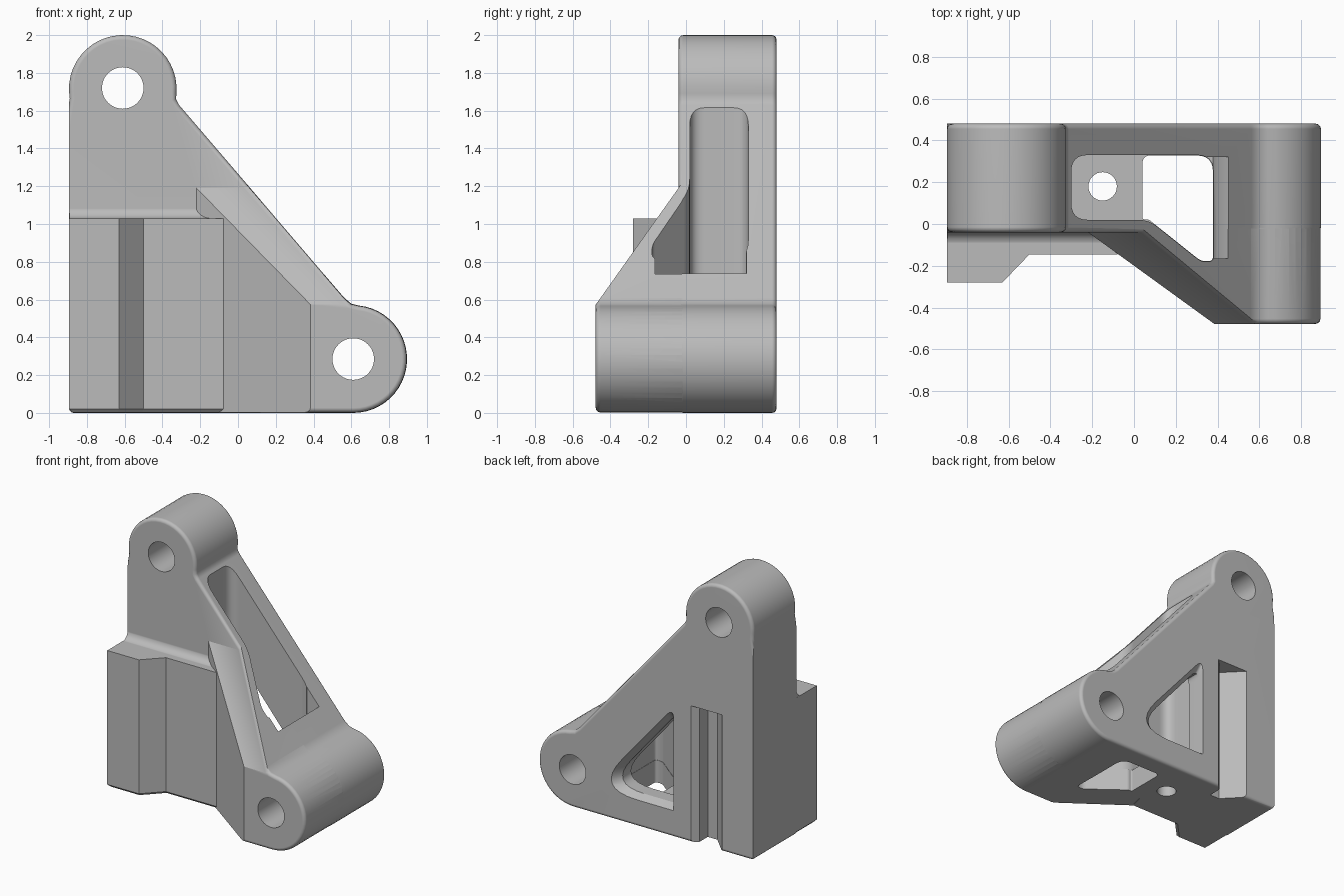
import bpy, bmesh
from math import cos, sin, radians
from mathutils import Vector

cube = bpy.data.objects.get("Cube")
if cube:
    bpy.data.objects.remove(cube, do_unlink=True)

metal = bpy.data.materials.new("plain grey")
metal.use_nodes = True
GREY = (0.5, 0.5, 0.5, 1)
metal.diffuse_color = GREY
metal.node_tree.nodes["Principled BSDF"].inputs["Base Color"].default_value = GREY

AXES = {"x": lambda u, v, w: (w, u, v),
        "y": lambda u, v, w: (u, w, v),
        "z": lambda u, v, w: (u, v, w)}


def arc(cx, cy, r, a0, a1, n=24):
    angles = [radians(a0 + (a1 - a0) * i / n) for i in range(n + 1)]
    return [(cx + r * cos(a), cy + r * sin(a)) for a in angles]


def rounded(corners, n=6):
    """Round polygon corners given as (u, v, setback)."""
    out = []
    for i, (u, v, d) in enumerate(corners):
        p = Vector((u, v))
        a = Vector(corners[i - 1][:2]) - p
        b = Vector(corners[(i + 1) % len(corners)][:2]) - p
        a, b = p + a.normalized() * d, p + b.normalized() * d
        for k in range(n + 1):
            t = k / n
            out.append(tuple(a * (1 - t) ** 2 + p * 2 * t * (1 - t) + b * t * t))
    return out


def prism(name, outline, axis, lo, hi, bevel=0, segments=3, rule=None, end=None):
    """Extrude an outline along an axis, optionally to a different end outline,
    bevelling the edges picked by the rule."""
    bm = bmesh.new()
    place = AXES[axis]
    ends = [[bm.verts.new(place(u, v, w)) for u, v in shape]
            for shape, w in ((outline, lo), (end or outline, hi))]
    for ring in ends:
        bm.faces.new(ring)
    n = len(outline)
    for i in range(n):
        j = (i + 1) % n
        bm.faces.new((ends[0][i], ends[0][j], ends[1][j], ends[1][i]))
    bmesh.ops.recalc_face_normals(bm, faces=bm.faces[:])
    if bevel:
        edges = [e for e in bm.edges if rule(e.verts[0].co, e.verts[1].co)]
        bmesh.ops.bevel(bm, geom=edges, offset=bevel, segments=segments, profile=0.5,
                        affect="EDGES", clamp_overlap=False)
        bmesh.ops.recalc_face_normals(bm, faces=bm.faces[:])
    mesh = bpy.data.meshes.new(name)
    bm.to_mesh(mesh)
    bm.free()
    mesh.materials.append(metal)
    obj = bpy.data.objects.new(name, mesh)
    bpy.context.collection.objects.link(obj)
    return obj


def combine(target, tool, operation="DIFFERENCE"):
    tool.hide_render = True
    mod = target.modifiers.new("combine", "BOOLEAN")
    mod.operation, mod.solver, mod.object = operation, "EXACT", tool
    bpy.context.view_layer.objects.active = target
    bpy.ops.object.modifier_apply(modifier=mod.name)
    bpy.data.objects.remove(tool, do_unlink=True)


def side_profile(inset):
    """Triangular plate outline with a boss at the top and at the foot."""
    r, s = 0.285 - inset, inset
    return ([(-0.895 + s, s), (0.3, s)]
            + arc(0.61, 0.285, r, -90, 84)
            + [(0.60 - s, 0.578 - s), (0.562 - s, 0.61 - s)]
            + [(-0.312 - s, 1.63 - s), (-0.328 - s, 1.66)]
            + arc(-0.61, 1.715, r, -5, 190)
            + [(-0.895 + s, 1.64)])


def plate_rim(a, b):
    on_left = a.x < -0.88 and b.x < -0.88
    if abs(a.y - b.y) > 0.01:
        return on_left and a.z < 0.01 and b.z < 0.01
    return not (on_left and abs(a.z - b.z) > 0.1)


def front_rim(a, b):
    return a.y < -0.4 and b.y < -0.4


# Main plate with both bosses
bracket = prism("bracket", side_profile(0), "y", -0.04, 0.48, 0.025, 3, plate_rim)

# Forward extension of the lower boss, sloped in plan and from the side
wedge = prism("wedge", side_profile(0.002), "y", -0.478, 0.3, 0.025, 3, front_rim)
combine(wedge, prism("plan_cutter", [(-1, 0.5255), (0.6, -0.6345), (-1, -0.6345)],
                     "z", -1, 3))
combine(wedge, prism("slope_cutter", [(-0.6, 0.401), (0.6, 2.092), (-0.6, 2.092)],
                     "x", -2, 2))
combine(bracket, wedge, "UNION")

# Stepped front block and the fillet above it
block = prism("front_block",
              [(-0.894, 0.2), (-0.894, -0.28), (-0.63, -0.28), (-0.5, -0.145),
               (-0.078, -0.145), (0, 0.2)],
              "z", 0.001, 1.03, 0.02, 1, lambda a, b: a.z < 0.1 and b.z < 0.1)
combine(bracket, block, "UNION")
fillet = prism("block_fillet",
               arc(-0.1, 1.09, 0.061, 0, -90, 6) + [(-0.1, 1.0), (0.01, 1.0), (0.01, 1.09)],
               "x", -0.893, -0.1)
combine(bracket, fillet, "UNION")

# Bores through the bosses
for x, z in ((-0.61, 1.72), (0.61, 0.285)):
    combine(bracket, prism("bore_cutter", arc(x, z, 0.11, 0, 352.5, 47), "y", -1, 1))

# Deep pocket, its open bottom and the bolt hole in its floor
pocket = rounded([(-0.3, 0.02, 0.08), (0.07, 0.02, 0.05), (0.32, -0.18, 0.024),
                  (0.38, -0.18, 0.024), (0.38, 0.33, 0.08), (-0.3, 0.33, 0.08)])
combine(bracket, prism("pocket_cutter", pocket, "z", 0.17, 2.5))
opening = rounded([(0.04, 0.022, 0.012), (0.07, 0.022, 0.012), (0.321, -0.178, 0.024),
                   (0.378, -0.178, 0.024), (0.378, 0.328, 0.08), (0.04, 0.328, 0.04)])
combine(bracket, prism("opening_cutter", opening, "z", -1, 0.5))
combine(bracket, prism("bolt_hole_cutter", arc(-0.15, 0.18, 0.068, 0, 348.75, 31),
                       "z", -1, 0.5))
combine(bracket, prism("lip_cutter", [(0.35, 0.6), (0.379, 0.6), (0.4, 0.68),
                                      (0.453, 0.738), (0.45, 0.9), (0.35, 0.9)],
                       "y", -0.165, 0.32))

# Triangular window in the back wall, with a flared rim
window = rounded([(-0.232, 0.235, 0.01), (0.345, 0.235, 0.3), (-0.232, 0.92, 0.1)], 8)
window_rim = rounded([(-0.234, 0.2, 0.01), (0.43, 0.2, 0.36), (-0.234, 0.98, 0.1)], 8)
combine(bracket, prism("window_cutter", window, "y", 0.25, 0.7))
combine(bracket, prism("window_rim_cutter", window, "y", 0.43, 0.481, end=window_rim))

# Vertical groove in the back
groove = [(-0.637, 0.6), (-0.637, 0.48), (-0.5, 0.34), (-0.42, 0.34),
          (-0.42, 0.44), (-0.377, 0.48), (-0.377, 0.6)]
combine(bracket, prism("groove_cutter", groove, "z", -1, 1.03))

# Smooth curved surfaces, keeping flat faces crisp
bpy.ops.object.select_all(action="DESELECT")
bracket.select_set(True)
bpy.context.view_layer.objects.active = bracket
bpy.ops.object.shade_smooth_by_angle(angle=radians(32))
normals = bracket.modifiers.new("flat_face_normals", "WEIGHTED_NORMAL")
normals.keep_sharp = True
